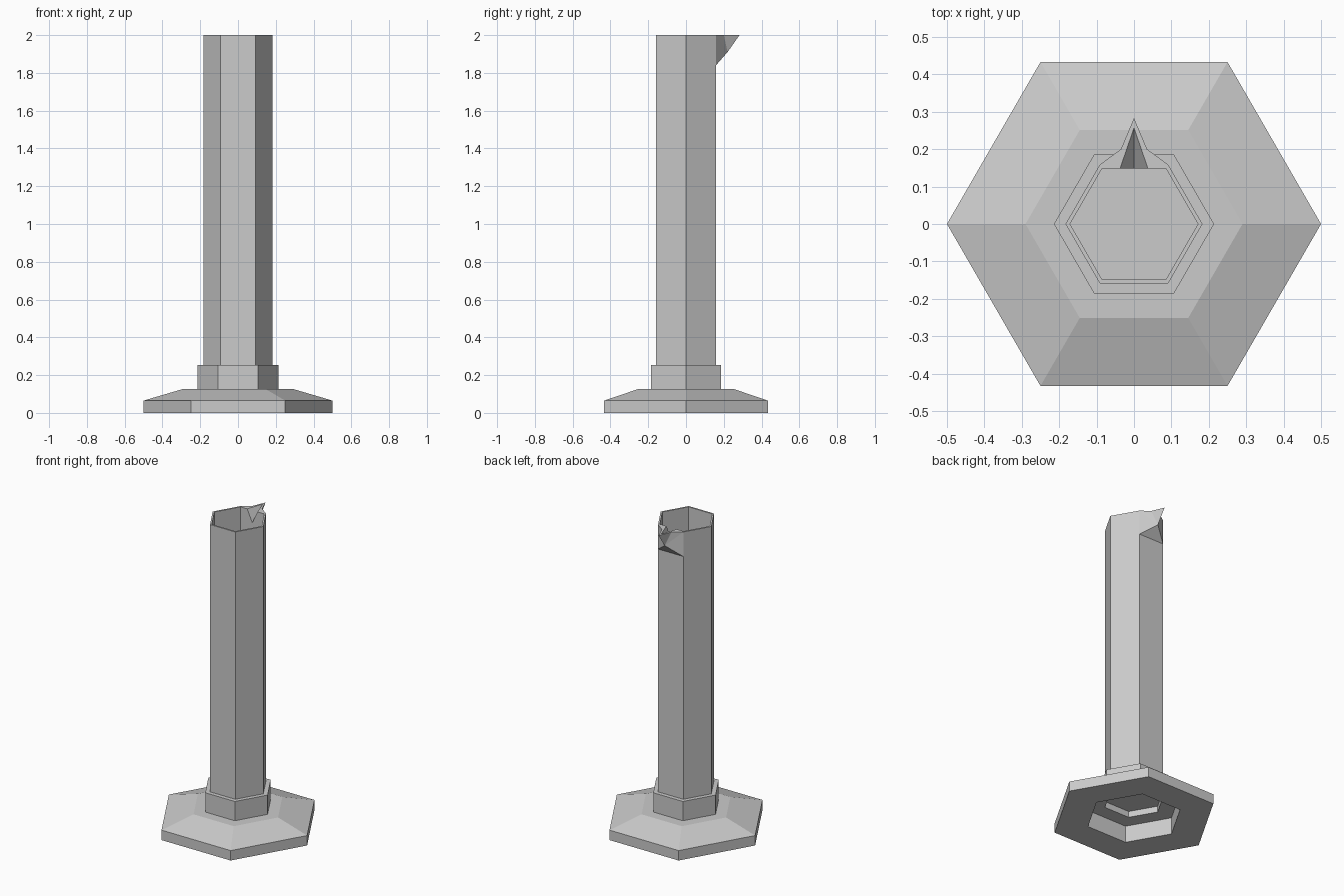
import bpy, bmesh, math

if "Cube" in bpy.data.objects:
    bpy.data.objects.remove(bpy.data.objects["Cube"])


def finish(name, bm):
    bmesh.ops.recalc_face_normals(bm, faces=bm.faces)
    me = bpy.data.meshes.new(name)
    bm.to_mesh(me)
    bm.free()
    ob = bpy.data.objects.new(name, me)
    bpy.context.collection.objects.link(ob)
    return ob


def hex_lathe(name, profile, closed):
    """Six-sided turning of an (r, z) profile, corners on the x axis."""
    bm = bmesh.new()
    rings = [[bm.verts.new((r * math.cos(k * math.pi / 3), r * math.sin(k * math.pi / 3), z))
              for k in range(6)] for r, z in profile]
    n = len(rings)
    for i in range(n if closed else n - 1):
        a, b = rings[i], rings[(i + 1) % n]
        for k in range(6):
            j = (k + 1) % 6
            bm.faces.new((a[k], a[j], b[j], b[k]))
    if not closed:
        bm.faces.new(rings[0])
        bm.faces.new(rings[-1])
    return finish(name, bm)


def boolean(target, helper, operation):
    helper.hide_render = True
    mod = target.modifiers.new(helper.name, 'BOOLEAN')
    mod.operation = operation
    mod.solver = 'EXACT'
    mod.object = helper
    bpy.context.view_layer.objects.active = target
    bpy.ops.object.modifier_apply(modifier=mod.name)
    bpy.data.objects.remove(helper)


# Foot with sloped top, collar and hollow underside
hex_lathe("base", [(0.29, 0), (0.5, 0), (0.5, 0.065), (0.29, 0.127), (0.214, 0.127),
                   (0.214, 0.253), (0.183, 0.253), (0.183, 0.11), (0.29, 0.11)], True)

# Hollow measuring tube with a closed floor
tube = hex_lathe("tube", [(0.183, 0.15), (0.183, 2), (0.171, 2), (0.171, 0.18)], False)

# Faceted pouring spout on the back face
bm = bmesh.new()
keel = bm.verts.new((0, 0.22, 1.91))
tip = bm.verts.new((0, 0.283, 2))
low, top, shoulder, in_low, in_top = [
    [bm.verts.new((s * x, y, z)) for s in (-1, 1)] for x, y, z in
    ((0.0915, 0.1585, 1.84), (0.0915, 0.1585, 2), (0.035, 0.2, 2),
     (0.0895, 0.155, 1.84), (0.0895, 0.155, 2))]
for i in (0, 1):
    bm.faces.new((low[i], keel, top[i]))
    bm.faces.new((top[i], keel, shoulder[i]))
    bm.faces.new((shoulder[i], keel, tip))
    bm.faces.new((low[i], top[i], in_top[i], in_low[i]))
bm.faces.new((low[0], low[1], keel))
bm.faces.new((low[0], low[1], in_low[1], in_low[0]))
bm.faces.new((in_low[0], in_low[1], in_top[1], in_top[0]))
bm.faces.new((in_top[0], top[0], shoulder[0], tip, shoulder[1], top[1], in_top[1]))
boolean(tube, finish("spout", bm), 'UNION')

# V-shaped channel through wall and spout
bm = bmesh.new()
for p in ((0, 0.257, 2), (0.047, 0.12, 2), (-0.047, 0.12, 2), (0, 0.12, 1.8985),
          (0, 0.257, 2.05), (0.047, 0.12, 2.05), (-0.047, 0.12, 2.05)):
    bm.verts.new(p)
bmesh.ops.convex_hull(bm, input=bm.verts)
boolean(tube, finish("channel_cutter", bm), 'DIFFERENCE')
